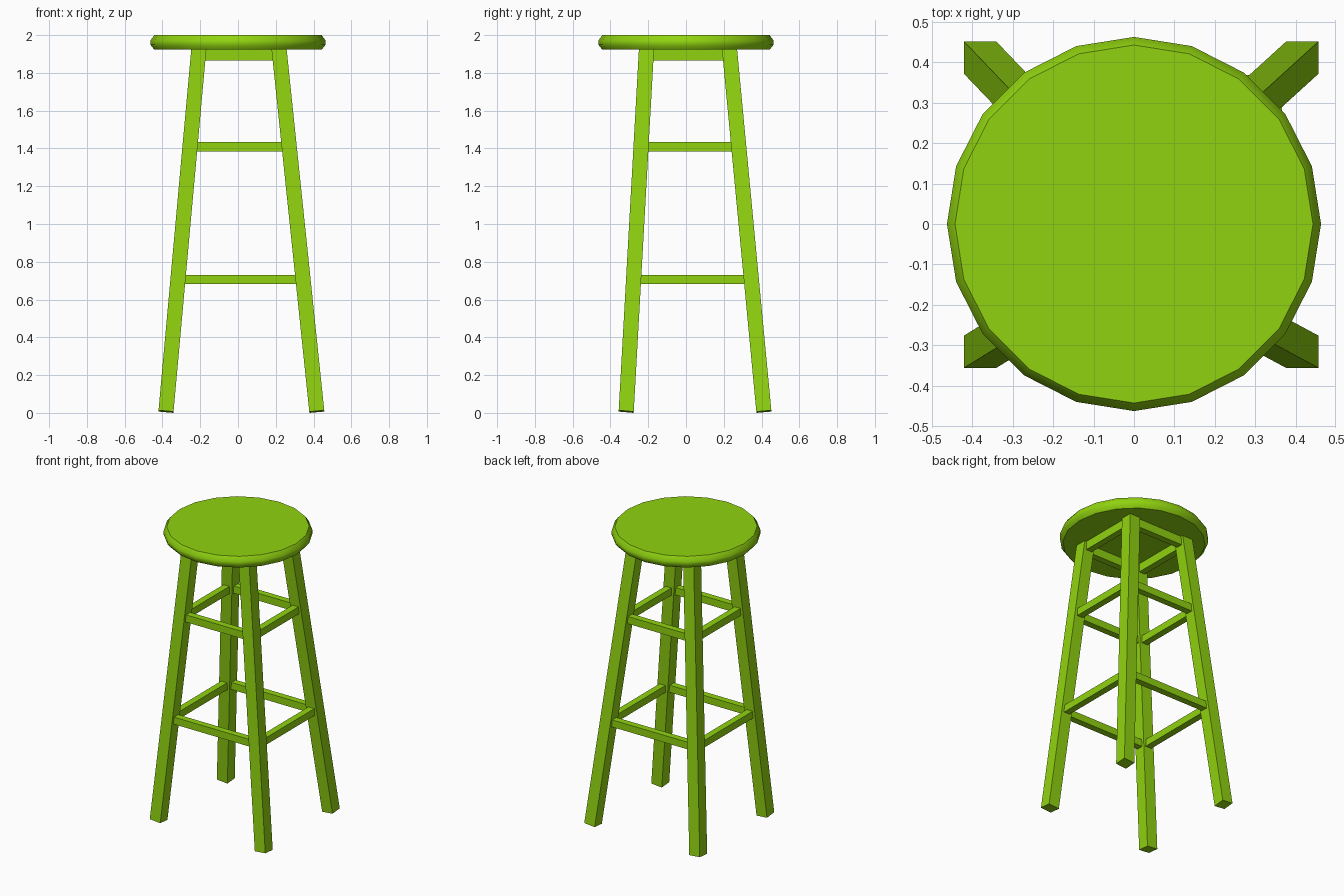
import bpy, bmesh
from math import radians, sin, cos, pi

cube = bpy.data.objects.get("Cube")
if cube:
    bpy.data.objects.remove(cube)

lime = bpy.data.materials.new("lime_paint")
lime.use_nodes = True
lime.diffuse_color = (0.28, 0.65, 0.005, 1)
lime.node_tree.nodes["Principled BSDF"].inputs["Base Color"].default_value = lime.diffuse_color


def finish(name, bm):
    bmesh.ops.recalc_face_normals(bm, faces=bm.faces)
    mesh = bpy.data.meshes.new(name)
    bm.to_mesh(mesh)
    bm.free()
    mesh.materials.append(lime)
    obj = bpy.data.objects.new(name, mesh)
    bpy.context.collection.objects.link(obj)
    return obj


def box(name, lo, hi, move=None):
    """Box between two corners; move(co, signs) may reshape its corners."""
    bm = bmesh.new()
    bmesh.ops.create_cube(bm, size=2)
    for v in bm.verts:
        signs = v.co.copy()
        v.co = [(a + b) / 2 + s * (b - a) / 2 for a, b, s in zip(lo, hi, signs)]
        if move:
            move(v.co, signs)
    return finish(name, bm)


# Leg centre lines: positions at the floor and under the seat, by side
LEG, TOP = 0.08, 1.93
FOOT_X, HEAD_X = {-1: -0.382, 1: 0.418}, {-1: -0.207, 1: 0.217}
FOOT_Y, HEAD_Y = {-1: -0.317, 1: 0.413}, {-1: -0.209, 1: 0.230}


def leg_x(side, z):
    return FOOT_X[side] + (HEAD_X[side] - FOOT_X[side]) * z / TOP


def leg_y(side, z):
    return FOOT_Y[side] + (HEAD_Y[side] - FOOT_Y[side]) * z / TOP


# Round seat: a rim profile turned through twenty sides
SIDES = 20
bm = bmesh.new()
rings = []
for r, z in ((0.443, 1.923), (0.463, 1.948), (0.463, 1.972), (0.443, 2.0)):
    rings.append([bm.verts.new((r * cos(2 * pi * i / SIDES), r * sin(2 * pi * i / SIDES), z))
                  for i in range(SIDES)])
for low, high in zip(rings, rings[1:]):
    for i in range(SIDES):
        j = (i + 1) % SIDES
        bm.faces.new((low[i], low[j], high[j], high[i]))
bm.faces.new(rings[0])
bm.faces.new(rings[-1])
seat = finish("seat", bm)
bpy.context.view_layer.objects.active = seat
seat.select_set(True)
bpy.ops.object.shade_smooth_by_angle(angle=radians(40))

# Four splayed legs, feet cut square to the leg
for sx, side in ((-1, "right"), (1, "left")):
    for sy, end in ((-1, "front"), (1, "back")):
        def splay(co, s, sx=sx, sy=sy):
            outward = (s.x == sx) + (s.y == sy)
            if s.z < 0:
                co.z += 0.007 * outward
            co.x = leg_x(sx, co.z) + s.x * LEG / 2
            co.y = leg_y(sy, co.z) + s.y * LEG / 2
        box(f"{end}_{side}_leg", (0, 0, 0), (1, 1, TOP), splay)

# Rails between the legs at three heights, ends sloped to meet them
BAR = 0.045
for level, z0, z1 in (("lower_rung", 0.682, 0.731), ("upper_rung", 1.385, 1.435),
                      ("apron", 1.865, 1.925)):
    mid = (z0 + z1) / 2
    for s, end in ((-1, "front"), (1, "back")):
        def fit_x(co, c):
            co.x = leg_x(int(c.x), co.z) - c.x * (LEG / 2 - 0.005)
        y = leg_y(s, mid)
        box(f"{end}_{level}", (-1, y - BAR / 2, z0), (1, y + BAR / 2, z1), fit_x)
    for s, side in ((-1, "right"), (1, "left")):
        def fit_y(co, c):
            co.y = leg_y(int(c.y), co.z) - c.y * (LEG / 2 - 0.005)
        x = leg_x(s, mid)
        box(f"{side}_{level}", (x - BAR / 2, -1, z0), (x + BAR / 2, 1, z1), fit_y)
